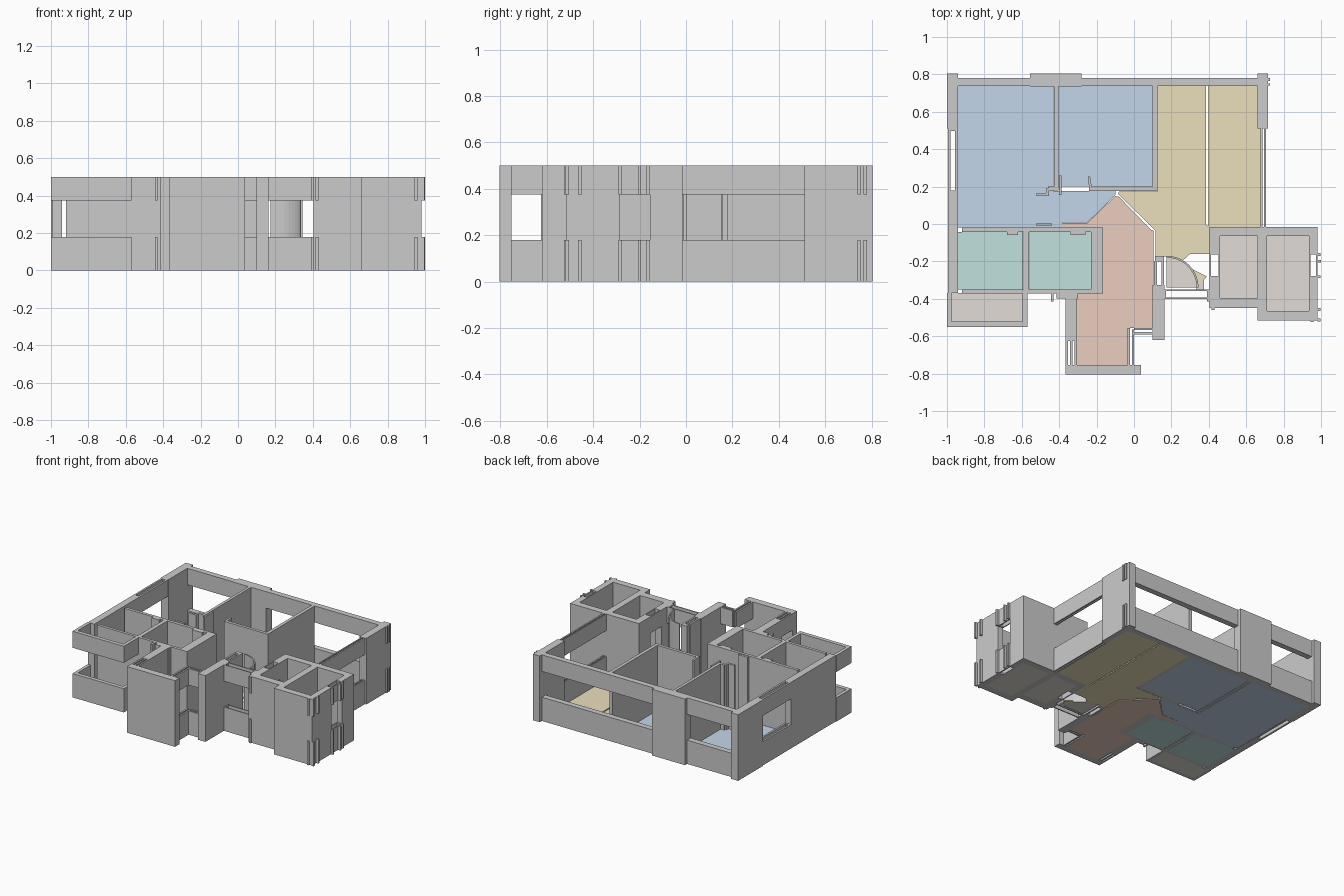
import bpy, bmesh, math

H, SILL, HEAD = 0.5, 0.18, 0.375
FULL = [(0, H)]
BANDS = [(0, SILL), (HEAD, H)]      # parapet below and lintel above an opening


def add_prism(bm, pts, z0, z1):
    lo = [bm.verts.new((x, y, z0)) for x, y in pts]
    hi = [bm.verts.new((x, y, z1)) for x, y in pts]
    bm.faces.new(lo[::-1])
    bm.faces.new(hi)
    n = len(pts)
    for i in range(n):
        j = (i + 1) % n
        bm.faces.new((lo[i], lo[j], hi[j], hi[i]))


def rect(x0, x1, y0, y1):
    return [(x0, y0), (x1, y0), (x1, y1), (x0, y1)]


def part(name, outlines, spans=FULL, mat=None):
    bm = bmesh.new()
    for pts in outlines:
        for z0, z1 in spans:
            add_prism(bm, pts, z0, z1)
    bmesh.ops.recalc_face_normals(bm, faces=bm.faces)
    me = bpy.data.meshes.new(name)
    bm.to_mesh(me)
    bm.free()
    ob = bpy.data.objects.new(name, me)
    bpy.context.collection.objects.link(ob)
    if mat:
        me.materials.append(mat)
    return ob


def frame(x0, x1, y0, y1, t=0.008):
    """Hollow rectangular ring: two long boards and two end boards."""
    return [rect(x0, x1, y0, y0 + t), rect(x0, x1, y1 - t, y1),
            rect(x0, x0 + t, y0 + t, y1 - t), rect(x1 - t, x1, y0 + t, y1 - t)]


def colour(name, *rgb):
    m = bpy.data.materials.new(name)
    m.diffuse_color = (*rgb, 1)
    return m


blue = colour("bedroom_blue", 0.55, 0.67, 0.83)
sand = colour("living_sand", 0.83, 0.74, 0.50)
teal = colour("bath_teal", 0.53, 0.75, 0.73)
pink = colour("hall_pink", 0.83, 0.61, 0.52)
beige = colour("service_beige", 0.76, 0.72, 0.67)

# Floors
SLAB = [(0, 0.008)]
part("bedroom_floor", [
    [(-0.94, -0.015), (-0.385, -0.015), (-0.385, 0.012), (-0.25, 0.012), (-0.1, 0.16),
     (-0.1, 0.182), (-0.43, 0.182), (-0.43, 0.742), (-0.94, 0.742)],
    rect(-0.403, 0.1, 0.205, 0.742)], SLAB, blue)
part("living_floor", [
    [(0.125, 0.742), (0.125, 0.18), (-0.08, 0.18), (-0.085, 0.165), (0.115, -0.03),
     (0.115, -0.17), (0.18, -0.17), (0.25, -0.2), (0.3, -0.155), (0.405, -0.155),
     (0.405, -0.01), (0.385, 0.0), (0.385, 0.742)],
    rect(0.395, 0.675, -0.012, 0.742),
    [(0.28, -0.22), (0.39, -0.275), (0.37, -0.3), (0.34, -0.3)]], SLAB, sand)
part("bath_floor", [rect(-0.945, -0.593, -0.345, -0.037),
                    rect(-0.56, -0.23, -0.345, -0.037)], SLAB, teal)
part("hall_floor", [[(-0.385, 0.01), (-0.25, 0.01), (-0.1, 0.155), (-0.08, 0.15),
                     (0.09, -0.025), (0.105, -0.03), (0.105, -0.55), (-0.035, -0.55),
                     (-0.035, -0.748), (-0.305, -0.748), (-0.305, -0.36),
                     (-0.165, -0.36), (-0.165, -0.03), (-0.385, -0.03)]], SLAB, pink)
part("service_floor", [rect(-0.975, -0.595, -0.515, -0.365),
                       rect(0.46, 0.66, -0.39, -0.06),
                       rect(0.71, 0.935, -0.46, -0.06)], SLAB, beige)

# Outer shell: back wall with pillars
part("back_pillars", [rect(-1, -0.94, 0.515, 0.81), rect(-0.555, -0.28, 0.74, 0.81),
                      rect(0.66, 0.717, 0.515, 0.81)])
part("back_window_bands", [rect(-0.94, -0.555, 0.742, 0.785),
                           rect(-0.28, 0.66, 0.742, 0.785)], BANDS)
part("back_corner_tabs", [rect(0.717, 0.727, 0.745, 0.757), rect(0.717, 0.727, 0.77, 0.785)], BANDS)

# Left and right side walls
part("left_wall", [rect(-0.995, -0.942, -0.365, 0.17)])
part("left_window_bands", frame(-0.995, -0.942, 0.17, 0.515, 0.014), BANDS)
part("right_window_bands", [rect(0.677, 0.686, -0.012, 0.515),
                            rect(0.694, 0.705, -0.012, 0.515)], BANDS)

# Balcony ring
part("balcony_bands", [rect(-1, -0.57, -0.545, -0.515), rect(-1, -0.975, -0.515, -0.365),
                       rect(-0.595, -0.57, -0.515, -0.365)], BANDS)

# Inner partitions
part("bedroom_partitions", [rect(-0.427, -0.405, 0.19, 0.742), rect(0.1, 0.125, 0.182, 0.742),
                            rect(-0.24, 0.1, 0.182, 0.205)])
part("bath_partitions", [rect(-0.92, -0.165, -0.037, -0.014), rect(-0.592, -0.562, -0.345, -0.037),
                         rect(-0.92, -0.165, -0.367, -0.345), rect(-0.23, -0.165, -0.345, -0.037)])
# Door jambs
part("door_jambs", [rect(-0.46, -0.405, 0.185, 0.205), rect(-0.52, -0.455, 0.155, 0.17),
                    rect(-0.47, -0.455, 0.17, 0.195), rect(-0.4, -0.388, 0.16, 0.265),
                    [(-0.24, 0.2), (-0.225, 0.2), (-0.235, 0.26), (-0.247, 0.26)],
                    rect(-0.52, -0.44, -0.006, 0.01), rect(-0.68, -0.62, -0.055, -0.037),
                    rect(-0.34, -0.26, -0.055, -0.037)])

# Entrance bay
part("entrance_front_wall", [rect(-0.365, 0.037, -0.8, -0.748)])
part("entrance_left_bands", [rect(x, x + 0.012, -0.748, -0.395)
                             for x in (-0.365, -0.342, -0.317)], BANDS)
part("entrance_left_jamb", [rect(-0.365, -0.305, -0.62, -0.39)])
part("entrance_left_cap", [rect(-0.415, -0.3, -0.393, -0.367)])
part("entrance_left_tabs", [rect(-0.445, -0.43, -0.41, -0.367)], BANDS)
part("entrance_right_bands", [rect(-0.035, -0.022, -0.748, -0.55), rect(-0.012, 0.0, -0.748, -0.56),
                              rect(0.0, 0.105, -0.562, -0.55), rect(0.0, 0.105, -0.585, -0.573)], BANDS)
part("entrance_right_wall", [rect(0.1, 0.162, -0.615, -0.32), rect(0.112, 0.16, -0.195, -0.165),
                             rect(0.108, 0.122, -0.32, -0.195), rect(0.148, 0.16, -0.32, -0.195)])

# Kitchen window and curved screen
part("kitchen_window_bands", frame(0.162, 0.405, -0.395, -0.345), BANDS)
arc = [(math.pi / 2 * i / 10) for i in range(11)]
R, cx, cy = 0.16, 0.175, -0.335
inner = [(cx + R * math.sin(a), cy + R * math.cos(a)) for a in arc]
outer = [(cx + (R + 0.01) * math.sin(a), cy + (R + 0.01) * math.cos(a)) for a in arc]
part("curved_screen", [[inner[i], inner[i + 1], outer[i + 1], outer[i]] for i in range(10)])
part("curved_screen_floor", [[(cx, cy)] + inner, rect(0.335, 0.375, -0.345, -0.3)], SLAB, beige)

# Right service block
part("service_walls", [rect(0.405, 0.98, -0.06, -0.01), rect(0.66, 0.71, -0.46, -0.06),
                       rect(0.405, 0.66, -0.445, -0.39), rect(0.66, 0.98, -0.51, -0.46),
                       rect(0.405, 0.46, -0.39, -0.28), rect(0.405, 0.46, -0.15, -0.06),
                       rect(0.935, 0.98, -0.46, -0.28), rect(0.935, 0.98, -0.15, -0.06)])
part("service_window_bands", frame(0.405, 0.46, -0.28, -0.15)
     + frame(0.935, 0.98, -0.28, -0.15), BANDS)
part("service_tabs", [rect(0.98, 0.997, y, y + 0.015) for y in (-0.165, -0.285, -0.46, -0.515)]
     + [rect(0.945, 0.96, -0.52, -0.51), rect(0.98, 1.0, -0.2, -0.188)], BANDS)
part("service_left_tabs", [rect(0.39, 0.405, -0.41, -0.345), rect(0.415, 0.43, -0.455, -0.445)], BANDS)

# Centre on the frame: depth runs -0.80 to 0.81
for ob in bpy.context.collection.objects:
    ob.location.y = -0.005
